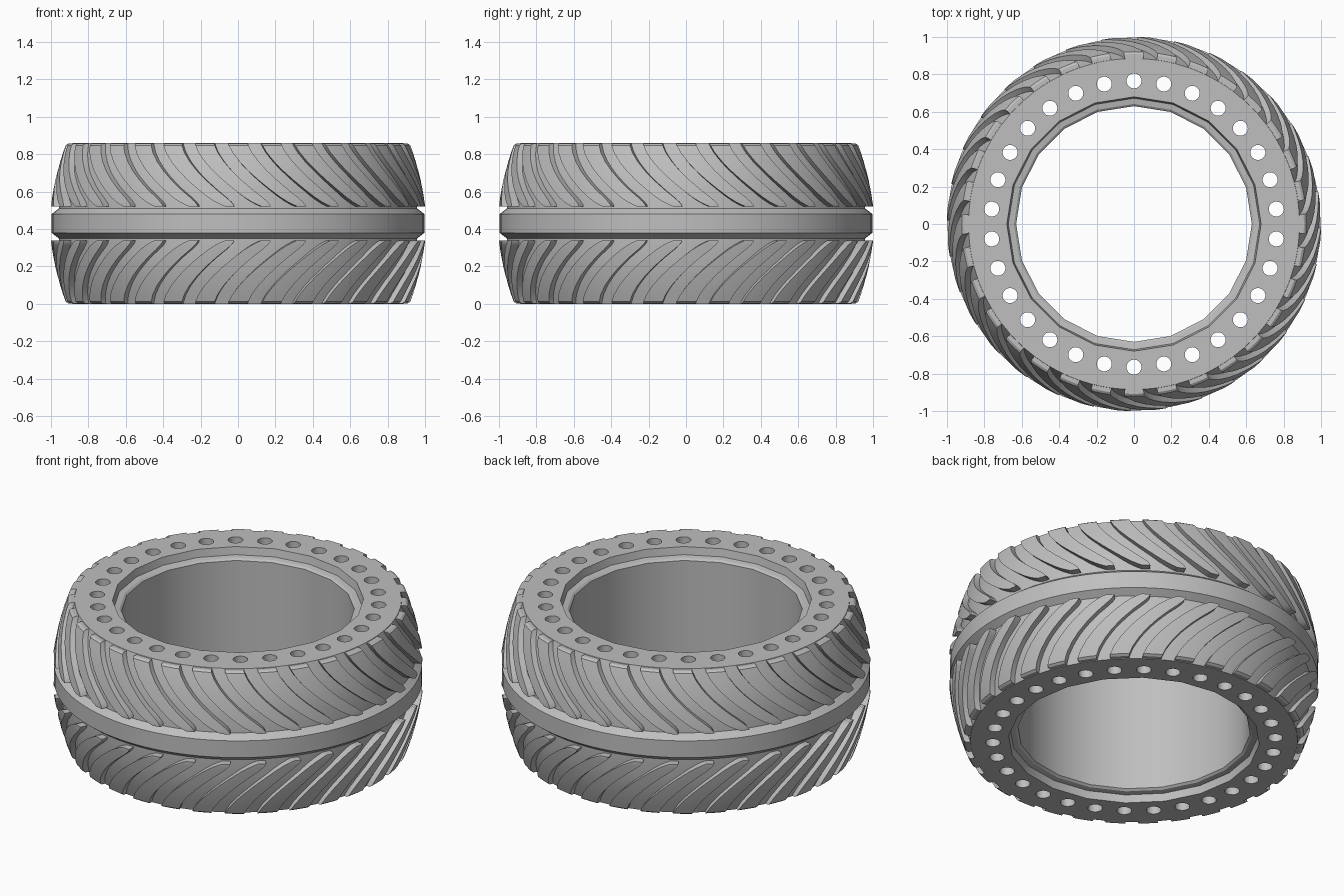
import bpy, bmesh, math

if "Cube" in bpy.data.objects:
    bpy.data.objects.remove(bpy.data.objects["Cube"], do_unlink=True)

HEIGHT = 0.86
LUGS, HOLES = 32, 30

rubber = bpy.data.materials.new("grey rubber")
rubber.use_nodes = True
rubber.diffuse_color = (0.52, 0.52, 0.52, 1)
rubber.node_tree.nodes["Principled BSDF"].inputs["Base Color"].default_value = (0.52, 0.52, 0.52, 1)


def make_object(name, bm):
    bmesh.ops.recalc_face_normals(bm, faces=bm.faces)
    mesh = bpy.data.meshes.new(name)
    bm.to_mesh(mesh)
    bm.free()
    mesh.materials.append(rubber)
    obj = bpy.data.objects.new(name, mesh)
    bpy.context.collection.objects.link(obj)
    return obj


def activate(obj):
    bpy.ops.object.select_all(action='DESELECT')
    obj.select_set(True)
    bpy.context.view_layer.objects.active = obj


def polar(r, angle, z):
    # angle 0 points to the front, growing towards +x
    return (r * math.sin(angle), -r * math.cos(angle), z)


def lathe(bm, profile, segments):
    """Closed solid of revolution from (radius, z) points."""
    rings = [[bm.verts.new(polar(r, math.tau * i / segments, z)) for i in range(segments)]
             for r, z in profile]
    for a, b in zip(rings, rings[1:]):
        for i in range(segments):
            j = (i + 1) % segments
            bm.faces.new((a[i], a[j], b[j], b[i]))
    bm.faces.new(rings[0])
    bm.faces.new(rings[-1])


def mirrored(half):
    """Lower half of a profile followed by its mirror above mid height."""
    return half + [(r, HEIGHT - z) for r, z in reversed(half)]


# Carcass with the raised centre band between two V grooves
bm = bmesh.new()
lathe(bm, mirrored([(0.885, 0), (0.892, 0.02), (0.91, 0.07), (0.937, 0.16), (0.953, 0.25),
                    (0.958, 0.35), (0.997, 0.38)]), 96)
carcass = make_object("tyre_carcass", bm)

# Stepped bore
bm = bmesh.new()
lathe(bm, mirrored([(0.68, -0.1), (0.68, 0), (0.672, 0.045), (0.642, 0.05), (0.63, 0.06)]), 20)
bore = make_object("bore_cutter", bm)

# Ring of holes running through the tyre
bm = bmesh.new()
for k in range(HOLES):
    a = math.tau * k / HOLES
    before = set(bm.verts)
    bmesh.ops.create_cone(bm, cap_ends=True, segments=24, radius1=0.04, radius2=0.04, depth=1.2)
    new = [v for v in bm.verts if v not in before]
    bmesh.ops.translate(bm, verts=new, vec=polar(0.765, a, HEIGHT / 2))
holes = make_object("hole_cutter", bm)

activate(carcass)
for cutter in (bore, holes):
    cutter.hide_render = True
    mod = carcass.modifiers.new("cut", 'BOOLEAN')
    mod.operation = 'DIFFERENCE'
    mod.solver = 'EXACT'
    mod.object = cutter
    bpy.ops.object.modifier_apply(modifier=mod.name)
    bpy.data.objects.remove(cutter, do_unlink=True)
bpy.ops.object.shade_smooth_by_angle(angle=math.radians(25))

# Tread lugs: (z from the rim, outer radius)
LUG_PROFILE = [(0.003, 0.908), (0.012, 0.921), (0.05, 0.935), (0.10, 0.951), (0.15, 0.965),
               (0.20, 0.977), (0.25, 0.987), (0.29, 0.994), (0.315, 0.998), (0.33, 1.0),
               (0.34, 1.0)]
SWEEP = math.radians(20)
COLS = 4


def add_lug(bm, phase, upper):
    outer, inner = [], []
    for z, r in LUG_PROFILE:
        u = z / 0.34
        half = math.radians(3.3 - 0.6 * u)
        if u > 0.85:                      # rounded tip beside the centre groove
            half *= math.sqrt(1 - 0.75 * ((u - 0.85) / 0.15) ** 2)
        mid = phase + SWEEP * u ** 1.4
        h = HEIGHT - z if upper else z
        angles = [mid + half * (2 * c / COLS - 1) for c in range(COLS + 1)]
        outer.append([bm.verts.new(polar(r, a, h)) for a in angles])
        inner.append([bm.verts.new(polar(r - 0.06, a, h)) for a in angles])
    last = len(LUG_PROFILE) - 1
    for i in range(last):
        for grid in (outer, inner):
            for c in range(COLS):
                bm.faces.new((grid[i][c], grid[i][c + 1], grid[i + 1][c + 1], grid[i + 1][c]))
        for c in (0, COLS):
            bm.faces.new((outer[i][c], outer[i + 1][c], inner[i + 1][c], inner[i][c]))
    for i in (0, last):
        for c in range(COLS):
            bm.faces.new((outer[i][c], outer[i][c + 1], inner[i][c + 1], inner[i][c]))


for name, upper in (("upper_tread_lugs", True), ("lower_tread_lugs", False)):
    bm = bmesh.new()
    for k in range(LUGS):
        add_lug(bm, math.tau * k / LUGS, upper)
    tread = make_object(name, bm)
    activate(tread)
    bpy.ops.object.shade_smooth_by_angle(angle=math.radians(30))
